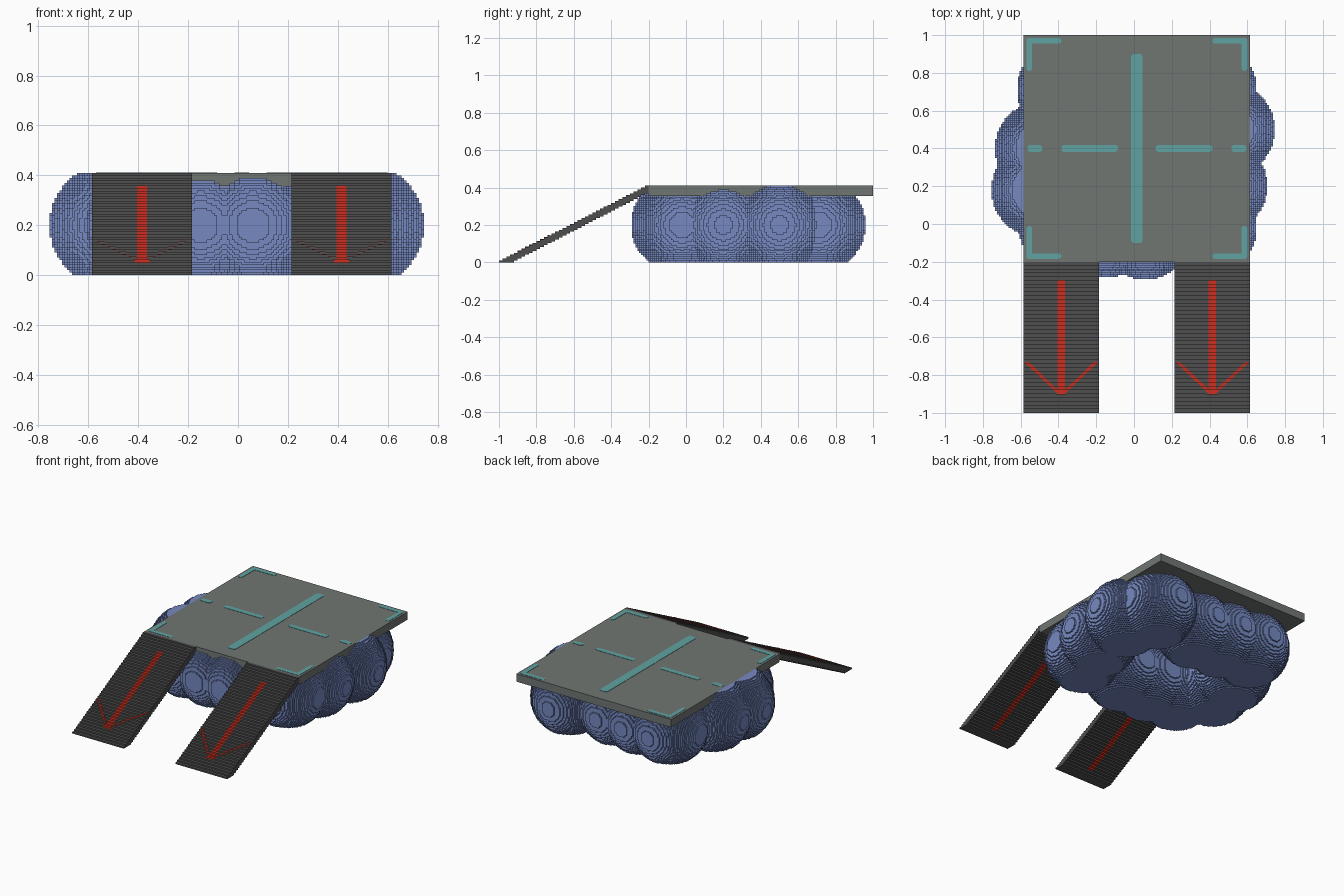
import bpy
import bmesh
from math import sqrt

cube = bpy.data.objects.get("Cube")
if cube:
    bpy.data.objects.remove(cube, do_unlink=True)


def material(name, rgb):
    m = bpy.data.materials.new(name)
    m.use_nodes = True
    m.diffuse_color = (*rgb, 1)
    m.node_tree.nodes["Principled BSDF"].inputs["Base Color"].default_value = (*rgb, 1)
    return m


BLUE = material("float blue", (0.18, 0.25, 0.53))
GREY = material("deck grey", (0.16, 0.18, 0.17))
DARK = material("ramp dark grey", (0.078, 0.078, 0.078))
TEAL = material("marking teal", (0.115, 0.37, 0.36))
RED = material("arrow red", (0.62, 0.03, 0.014))


def add_object(name, bm, mat):
    bmesh.ops.recalc_face_normals(bm, faces=bm.faces)
    me = bpy.data.meshes.new(name)
    bm.to_mesh(me)
    bm.free()
    me.materials.append(mat)
    ob = bpy.data.objects.new(name, me)
    bpy.context.collection.objects.link(ob)
    return ob


def extrude(bm, points, offset):
    """Fill a closed outline and extrude it by offset."""
    face = bm.faces.new([bm.verts.new(p) for p in points])
    ext = bmesh.ops.extrude_face_region(bm, geom=[face], use_keep_orig=True)
    verts = [g for g in ext["geom"] if isinstance(g, bmesh.types.BMVert)]
    bmesh.ops.translate(bm, verts=verts, vec=offset)


def add_slab(bm, x0, x1, y0, y1, z0, z1, c=0.0):
    """Box, with its upright corners cut by c."""
    if c:
        pts = [(x0 + c, y0), (x1 - c, y0), (x1, y0 + c), (x1, y1 - c),
               (x1 - c, y1), (x0 + c, y1), (x0, y1 - c), (x0, y0 + c)]
    else:
        pts = [(x0, y0), (x1, y0), (x1, y1), (x0, y1)]
    extrude(bm, [(x, y, z0) for x, y in pts], (0, 0, z1 - z0))


# Deck
CX, CY, TOP, UNDER = 0.015, 0.4, 0.41, 0.355
bm = bmesh.new()
add_slab(bm, CX - 0.6, CX + 0.6, -0.2, 1.0, UNDER, TOP)
add_object("deck", bm, GREY)

# Deck markings: centre bar, dashes and corner brackets
bm = bmesh.new()


def mark(x0, x1, y0, y1):
    xs, ys = sorted((CX + x0, CX + x1)), sorted((CY + y0, CY + y1))
    add_slab(bm, *xs, *ys, TOP - 0.002, TOP + 0.002, 0.01)


mark(-0.03, 0.03, -0.5, 0.5)
for sx in (-1, 1):
    mark(sx * 0.1, sx * 0.4, -0.018, 0.018)
    mark(sx * 0.5, sx * 0.58, -0.018, 0.018)
    for sy in (-1, 1):
        mark(sx * 0.4, sx * 0.585, sy * 0.555, sy * 0.585)
        mark(sx * 0.555, sx * 0.585, sy * 0.41, sy * 0.585)
add_object("deck_markings", bm, TEAL)

# Stepped ramps with arrows
STEPS, RUN, RISE = 40, 0.02, TOP / 40


def add_stairs(bm, x0, x1, first, last):
    """Thin staircase strip covering steps first to last."""
    upper, lower = [], []
    for k in range(first, last):
        y = -1 + k * RUN
        z = (k + 1) * RISE
        b = max(0.0, z - 4 * RISE)
        upper += [(x0, y, z), (x0, y + RUN, z)]
        lower += [(x0, y, b), (x0, y + RUN, b)]
    outline = []
    for p in upper + lower[::-1]:
        if not outline or p != outline[-1]:
            outline.append(p)
    extrude(bm, outline, (x1 - x0, 0, 0))


for side, cx in (("right", CX - 0.4), ("left", CX + 0.4)):
    bm = bmesh.new()
    add_stairs(bm, cx - 0.2, cx - 0.02, 0, STEPS)
    add_stairs(bm, cx + 0.02, cx + 0.2, 0, STEPS)
    add_stairs(bm, cx - 0.02, cx + 0.02, 0, 5)
    add_stairs(bm, cx - 0.02, cx + 0.02, 35, STEPS)
    add_object(side + "_ramp", bm, DARK)

    bm = bmesh.new()
    add_stairs(bm, cx - 0.02, cx + 0.02, 5, 35)
    add_object(side + "_arrow_shaft", bm, RED)

    # Arrow head: thin plates climbing the treads outwards
    bm = bmesh.new()
    for i in range(17):
        y = -0.9 + i * 0.01
        z = (5 + i // 2 + 1) * RISE
        for s in (-1, 1):
            x = cx + s * (0.012 + i * 0.0105)
            add_slab(bm, x - 0.011, x + 0.011, y, y + 0.01, z - 0.002, z + 0.002)
    add_slab(bm, cx - 0.03, cx + 0.03, -0.902, -0.898, 5 * RISE, 6 * RISE + 0.002)
    add_object(side + "_arrow_head", bm, RED)

# Ring of blocky float balls, built from small cubes
V, R, CZ = 0.01, 0.25, 0.2
BALLS = [(0.495, 0.5), (0.455, 0.2), (0.4, -0.02), (0.06, -0.045), (-0.15, -0.035),
         (-0.36, -0.01), (-0.505, 0.18), (-0.485, 0.4), (-0.37, 0.71),
         (-0.15, 0.69), (0.06, 0.67), (0.4, 0.71)]


def under_deck(i, j):
    return abs(i * V - CX) < 0.6 and -0.2 < (j + 0.5) * V < 1.0


cells = set()
for bx, by in BALLS:
    for k in range(41):
        dz = (k + 0.5) * V - CZ
        for i in range(int((bx - R) / V) - 1, int((bx + R) / V) + 2):
            left = R * R - dz * dz - (i * V - bx) ** 2
            if left <= 0:
                continue
            h = sqrt(left)
            for j in range(round((by - h) / V), round((by + h) / V)):
                if k < 36 or not under_deck(i, j):
                    cells.add((i, j, k))

# Corner loops of the six cube sides, keyed by direction
SIDES = {}
for a in range(3):
    for s in (0, 1):
        loop = []
        for u, w in ((0, 0), (1, 0), (1, 1), (0, 1)):
            p = [0, 0, 0]
            p[a], p[(a + 1) % 3], p[(a + 2) % 3] = s, u, w
            loop.append(tuple(p))
        d = [0, 0, 0]
        d[a] = 2 * s - 1
        SIDES[tuple(d)] = loop if s else loop[::-1]

index, faces = {}, []
for i, j, k in cells:
    for (dx, dy, dz), loop in SIDES.items():
        n = (i + dx, j + dy, k + dz)
        if n in cells or (n[2] >= 36 and under_deck(n[0], n[1])):
            continue
        faces.append([index.setdefault((i + p, j + q, k + r), len(index))
                      for p, q, r in loop])
verts = [((i - 0.5) * V, j * V, k * V) for i, j, k in index]
me = bpy.data.meshes.new("float_ring")
me.from_pydata(verts, [], faces)
me.materials.append(BLUE)
bpy.context.collection.objects.link(bpy.data.objects.new("float_ring", me))
